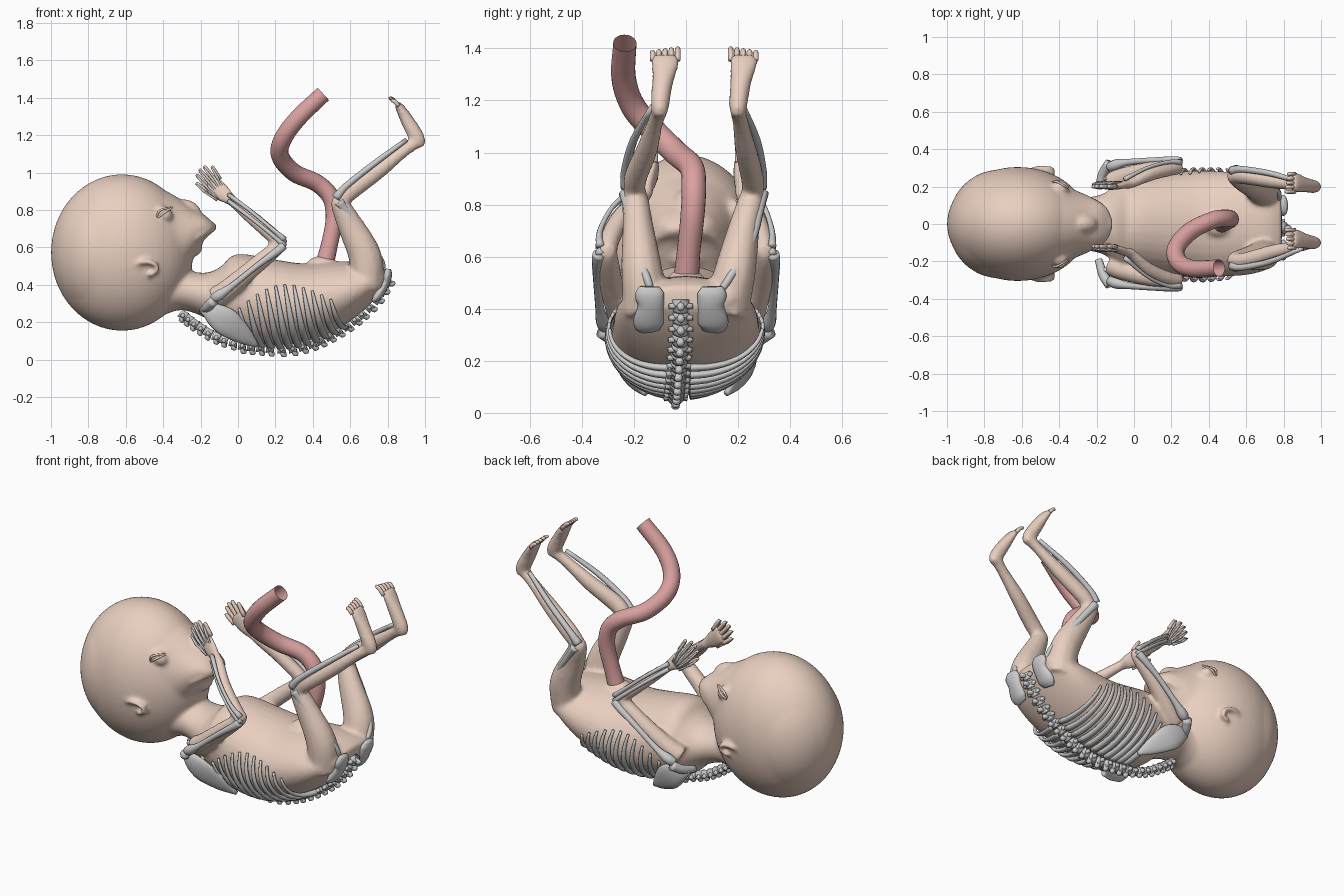
import bpy, bmesh, math
from mathutils import Vector, Matrix


def material(name, col):
    m = bpy.data.materials.new(name)
    m.diffuse_color = (*col, 1)
    return m


SKIN = material("skin", (0.82, 0.63, 0.53))
CORD = material("cord", (0.70, 0.36, 0.35))


def finish(bm, name, mat=None):
    bmesh.ops.recalc_face_normals(bm, faces=bm.faces)
    for f in bm.faces:
        f.smooth = True
    me = bpy.data.meshes.new(name)
    bm.to_mesh(me)
    bm.free()
    ob = bpy.data.objects.new(name, me)
    bpy.context.collection.objects.link(ob)
    if mat:
        me.materials.append(mat)
    return ob


def resample(rows, k):
    """Catmull-Rom through rows of any width."""
    p = [Vector(r) for r in rows]
    p = [2 * p[0] - p[1]] + p + [2 * p[-1] - p[-2]]
    out = []
    for i in range(1, len(p) - 2):
        a, b, c, d = p[i - 1:i + 3]
        for j in range(k):
            t = j / k
            out.append(0.5 * (2 * b + (c - a) * t + (2 * a - 5 * b + 4 * c - d) * t * t
                              + (3 * b - a - 3 * c + d) * t ** 3))
    return out + [p[-2]]


def skin_rings(bm, rings):
    for a, b in zip(rings, rings[1:]):
        for i in range(len(a)):
            j = (i + 1) % len(a)
            bm.faces.new((a[i], a[j], b[j], b[i]))
    bm.faces.new(rings[0])
    return bm.faces.new(rings[-1])


def tube(bm, rows, k=4, n=12, ref=(0, 1, 0)):
    """Rows are x, y, z, radius along ref, radius across (optional)."""
    rows = [r if len(r) == 5 else (*r, r[3]) for r in rows]
    rs = resample(rows, k)
    u = Vector(ref)
    rings = []
    for i, r in enumerate(rs):
        t = (Vector(rs[min(i + 1, len(rs) - 1)][:3]) - Vector(rs[max(i - 1, 0)][:3])).normalized()
        u = (u - t * u.dot(t)).normalized()
        v = t.cross(u)
        c = Vector(r[:3])
        rings.append([bm.verts.new(c + u * r[3] * math.cos(q) + v * r[4] * math.sin(q))
                      for q in (2 * math.pi * s / n for s in range(n))])
    return skin_rings(bm, rings)


def loft_x(bm, rows, k=4, n=32):
    """Rows are x, bottom z, top z, half width."""
    rings = []
    for x, zb, zt, w in resample(rows, k):
        rings.append([bm.verts.new((x, w * math.sin(q), (zb + zt) / 2 - (zt - zb) / 2 * math.cos(q)))
                      for q in (2 * math.pi * s / n for s in range(n))])
    skin_rings(bm, rings)


def ball(bm, c, r, rot=0):
    m = Matrix.Translation(c) @ Matrix.Rotation(rot, 4, 'Y') @ Matrix.Diagonal((*r, 1))
    bmesh.ops.create_uvsphere(bm, u_segments=48, v_segments=32, radius=1, matrix=m)


# Body: head, face, neck and torso
TORSO = [(-.42, .23, .50, .16), (-.3, .265, .48, .14), (-.17, .22, .465, .16), (-.09, .15, .50, .22),
         (-.04, .125, .55, .24), (.03, .10, .565, .25), (.2, .075, .535, .275), (.35, .09, .515, .285),
         (.5, .145, .525, .28), (.62, .22, .525, .27), (.72, .31, .515, .24), (.79, .40, .485, .18)]
body = bmesh.new()
loft_x(body, TORSO)
ball(body, (-.62, 0, .573), (.38, .305, .418))
ball(body, (-.72, 0, .57), (.275, .29, .36))
loft_x(body, [(-.62, .17, .975, .305), (-.5, .21, .95, .285), (-.42, .28, .92, .255), (-.33, .41, .872, .19),
              (-.24, .54, .81, .15), (-.18, .64, .775, .115), (-.135, .68, .735, .08)])
ball(body, (-.26, 0, .81), (.07, .045, .04), .5)
tube(body, [(-.23, -.135, .645, .012), (-.17, -.09, .685, .018), (-.13, 0, .71, .02),
            (-.17, .09, .685, .018), (-.23, .135, .645, .012)], ref=(1, 0, 0))
ball(body, (-.25, 0, .60), (.06, .08, .05))
ball(body, (.45, 0, .51), (.08, .07, .045))

# Limbs in flesh, with digits kept apart from the blended body
digits = bmesh.new()
bones = bmesh.new()
for s in (-1, 1):
    ball(body, (-.395, s * .185, .78), (.05, .045, .04), .7)
    # ear: rim and lobe
    tube(body, [(-.54, s * .285, .51, .02, .014), (-.50, s * .298, .525, .02, .014), (-.445, s * .29, .51, .02, .014),
                (-.435, s * .28, .475, .02, .014), (-.48, s * .275, .45, .02, .014)])
    # eyelid lines
    for o in (0, .022):
        tube(digits, [(-.435, s * .222, .755 + o * .4, .005), (-.395 - o, s * .228, .785 + o * .6, .007),
                      (-.35 - o * .3, s * .195, .815, .005)], n=6)

    ky, ay, ty = .03 + s * .225, .05 + s * .15, .07 + s * .15
    tube(body, [(.69, s * .15, .38, .09, .09), (.68, .01 + s * .18, .55, .08, .09),
                (.60, .02 + s * .205, .72, .06, .07), (.545, ky, .83, .05, .05), (.535, ky, .865, .035, .035)])
    tube(body, [(.53, ky, .83, .04), (.60, ky, .90, .045, .05), (.75, .04 + s * .19, 1.01, .042, .045),
                (.88, .045 + s * .165, 1.11, .032, .033), (.955, ay, 1.165, .032, .035)])
    tube(body, [(.975, ay, 1.135, .025, .025), (.96, ay, 1.18, .036, .042), (.91, .06 + s * .15, 1.27, .042, .038),
                (.87, ty, 1.34, .055, .026), (.848, ty, 1.37, .056, .018)])
    for i in range(5):
        y = ty + s * (i - 2) * .024
        L = .034 - .005 * i
        tube(digits, [(.86, y, 1.355, .011), (.842 - L * .3, y, 1.375 + L * .4, .011),
                      (.835 - L * .6, y, 1.375 + L * .7, .010), (.83 - L * .6, y, 1.38 + L * .75, .005)], k=2, n=8)

    wy, hy = .03 + s * .185, .04 + s * .16
    tube(body, [(-.12, s * .22, .33, .06), (-.05, s * .25, .38, .055), (.08, s * .285, .49, .048),
                (.20, s * .30, .59, .042), (.245, s * .30, .63, .03)])
    tube(body, [(.245, s * .30, .61, .035), (.19, s * .295, .66, .04), (.08, .01 + s * .255, .755, .038),
                (-.02, wy, .84, .027, .03), (-.05, wy, .865, .025, .028)])
    tube(body, [(-.03, wy, .85, .022, .03), (-.09, .035 + s * .17, .895, .022, .05),
                (-.14, hy, .94, .018, .055), (-.16, hy, .955, .014, .05)])
    base, d, side = Vector((-.13, hy, .93)), Vector((-.66, 0, .75)), Vector((.71, 0, .70))
    for i in range(5):
        o = (i - 2) * .024
        L = (.07, .10, .11, .105, .075)[i]
        a = base + side * o
        e = a + d * L + side * o * .25
        tube(digits, [(*a, .012), (*a.lerp(e, .6), .012), (*e, .010), (*(e + d * .008), .004)], k=2, n=8)
        out = Vector((0, s * .022, 0)) - side * .008
        p = a - d * .07 - side * o * .4
        tube(bones, [(*(p + out), .008), (*(a + out), .006), (*(a.lerp(e, .25) + out), .009),
                     (*(e + out * .6), .005)], k=2, n=6)

    # arm bones: humerus, radius, ulna
    tube(bones, [(-.135, s * .30, .325, .022), (-.10, s * .315, .345, .03), (-.03, s * .33, .395, .018),
                 (.10, s * .34, .50, .016), (.21, s * .34, .58, .022), (.245, s * .335, .61, .024)], n=10)
    for o in (-1, 1):
        tube(bones, [(.25, s * .33, .625 + o * .016, .017), (.18, s * .33, .685 + o * .016, .011),
                     (.07, .01 + s * .29, .775 + o * .018, .010), (-.05, wy + s * .025, .865 + o * .017, .013)], n=8)
    # leg bones: femur and lower leg
    tube(bones, [(.775, s * .135, .47, .014), (.765, .01 + s * .165, .53, .016), (.68, .02 + s * .225, .65, .02),
                 (.58, .03 + s * .25, .79, .023), (.54, .03 + s * .26, .845, .028)], n=10)
    tube(bones, [(.525, .03 + s * .255, .865, .026), (.58, .03 + s * .262, .93, .018),
                 (.73, .035 + s * .235, 1.05, .016), (.90, .045 + s * .175, 1.175, .012)], n=8)
    # hip blade
    hx = -.02 + s * .12
    tube(bones, [(.725, hx, .315, .04, .012), (.75, hx + s * .005, .345, .058, .024), (.785, hx - s * .005, .41, .05, .026),
                 (.80, hx, .455, .056, .024), (.805, hx, .485, .04, .014)], n=16)
    # shoulder blade
    tube(bones, [(-.19, s * .235, .265, .018, .02), (-.14, s * .255, .25, .022, .055), (-.06, s * .25, .20, .018, .075),
                 (.03, s * .205, .13, .016, .05), (.10, s * .155, .075, .012, .012)])
    tube(bones, [(-.19, s * .19, .26, .02), (-.165, s * .27, .28, .026), (-.13, s * .325, .315, .028)],
         n=8, ref=(1, 0, 0))
    # ribs follow the torso outline
    prof = resample(TORSO, 8)
    for i in range(11):
        x0 = .08 + i * .049
        top = math.pi * (.42 + .22 * math.sin(math.pi * i / 11))
        rows = []
        for j in range(9):
            t = j / 8
            ph = .12 + (top - .12) * t
            x = x0 - .075 * t
            q = next((m for m in range(len(prof) - 1) if prof[m][0] <= x < prof[m + 1][0]), 0)
            r = prof[q].lerp(prof[q + 1], (x - prof[q][0]) / (prof[q + 1][0] - prof[q][0]))
            w, h = r[3] + .014, (r[2] - r[1]) / 2 + .012
            rows.append((x, s * w * math.sin(ph) - .02 * (1 - t), (r[1] + r[2]) / 2 - h * math.cos(ph),
                         .021 - .014 * t ** 2, .015 - .008 * t))
        tube(bones, rows, k=2, n=8, ref=(1, 0, 0))

# Spine: short vertebra bodies with spinous and side processes
spine = bmesh.new()
path = resample([(-.30, -.02, .245), (-.22, -.025, .185), (-.12, -.035, .125), (.0, -.04, .085), (.12, -.04, .07),
                 (.27, -.04, .063), (.40, -.035, .093), (.52, -.03, .15), (.63, -.025, .225),
                 (.73, -.02, .32), (.80, -.02, .43)], 20)
N = 26
for i in range(N):
    m = 2 + int(i * (len(path) - 6) / (N - 1))
    c = path[m]
    t = (path[m + 1] - path[m - 1]).normalized()
    down = Vector((0, 1, 0)).cross(t).normalized()
    if down.z > 0:
        down = -down
    g = .8 if i < 8 else 1
    tube(spine, [(*(c - t * .021), .031 * g), (*(c - t * .010), .028 * g),
                 (*(c + t * .008), .028 * g), (*(c + t * .019), .034 * g)], k=1, n=12)
    e = c + (down + t * .35) * .042 * g
    tube(spine, [(*c, .018), (*e, .015), (*(e + down * .006), .008)], k=1, n=8)
    for s in (-1, 1):
        p = c + Vector((0, s * .046 * g, 0)) + down * .008
        tube(spine, [(*c, .016), (*p, .011)], k=1, n=6, ref=(1, 0, 0))
finish(spine, "spine")
finish(bones, "ribs_and_limb_bones")
finish(digits, "fingers_and_toes", SKIN)

# Blend flesh into one soft skin
ob = finish(body, "body_skin", SKIN)
rm = ob.modifiers.new("blend", 'REMESH')
rm.mode = 'VOXEL'
rm.voxel_size = .011
rm.use_smooth_shade = True
sm = ob.modifiers.new("soften", 'SMOOTH')
sm.factor = .5
sm.iterations = 9

# Umbilical cord with an open end
cord = bmesh.new()
end = tube(cord, [(.46, .0, .50, .05), (.49, .01, .62, .045), (.515, .025, .76, .046), (.495, .03, .87, .047),
                  (.42, .02, .945, .047), (.30, -.04, 1.0, .048), (.225, -.13, 1.09, .048), (.24, -.205, 1.18, .048),
                  (.32, -.24, 1.29, .047), (.455, -.235, 1.42, .045)], k=6, n=20)
bmesh.ops.delete(cord, geom=[end], context='FACES_ONLY')
finish(cord, "umbilical_cord", CORD)
